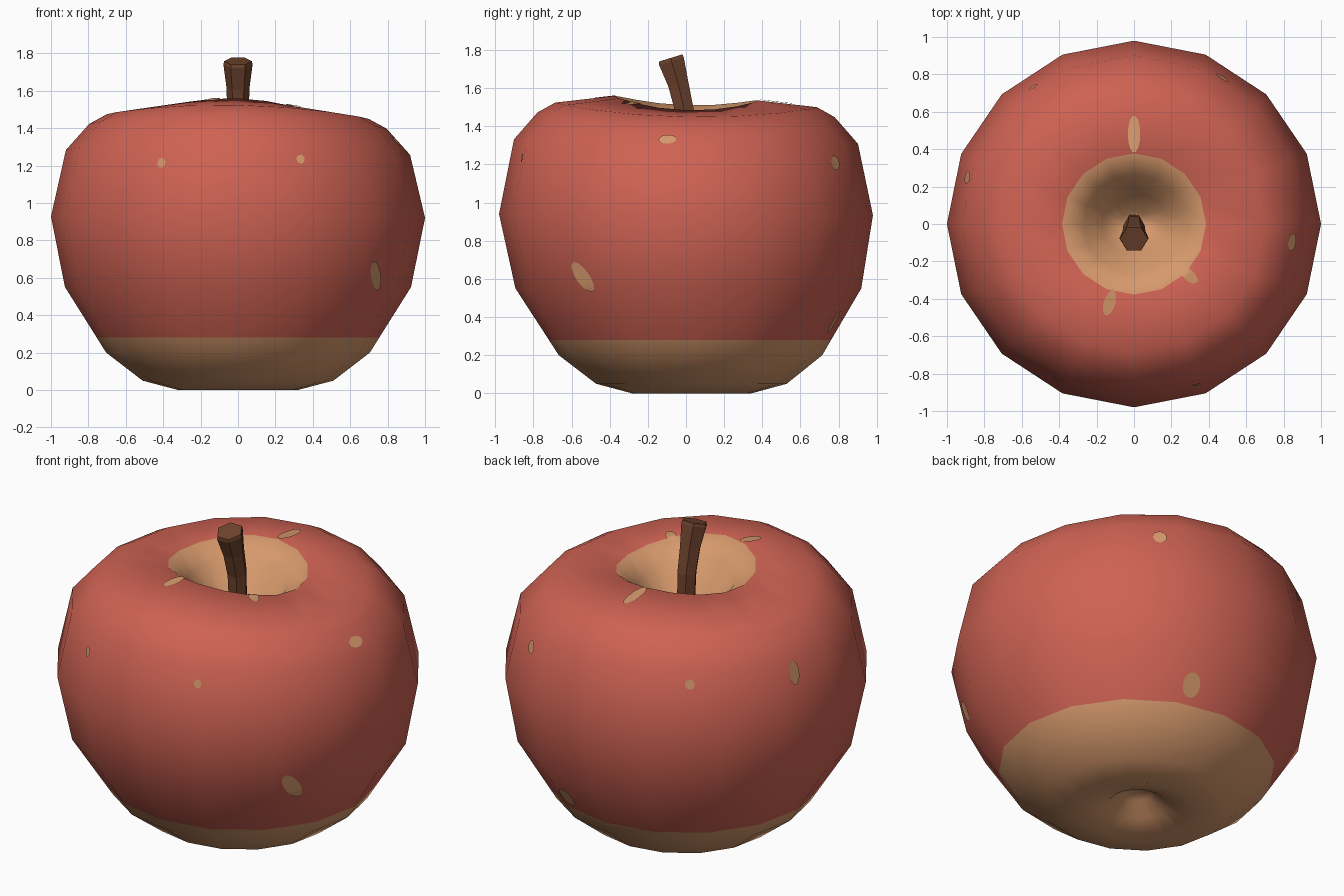
import bpy, bmesh, math
from mathutils import Vector, Matrix
from mathutils.bvhtree import BVHTree

if "Cube" in bpy.data.objects:
    bpy.data.objects.remove(bpy.data.objects["Cube"])


def material(name, srgb):
    lin = [((c / 255 + 0.055) / 1.055) ** 2.4 for c in srgb]
    m = bpy.data.materials.new(name)
    m.diffuse_color = (*lin, 1)
    m.use_nodes = True
    m.node_tree.nodes["Principled BSDF"].inputs["Base Color"].default_value = m.diffuse_color
    return m


RED = material("red skin", (206, 98, 83))
TAN = material("tan skin", (214, 153, 108))
BROWN = material("stem brown", (112, 68, 45))


def make_object(name, bm, mats, smooth):
    for f in bm.faces:
        f.smooth = smooth
    me = bpy.data.meshes.new(name)
    bm.to_mesh(me)
    for m in mats:
        me.materials.append(m)
    ob = bpy.data.objects.new(name, me)
    bpy.context.collection.objects.link(ob)
    return ob


def skin_rings(bm, rings):
    """Join equal rings of vertices with quads; returns faces per band."""
    bands = []
    for a, b in zip(rings, rings[1:]):
        n = len(a)
        bands.append([bm.faces.new((a[i], a[(i + 1) % n], b[(i + 1) % n], b[i]))
                      for i in range(n)])
    return bands


# Apple body: 16-sided lathe, slightly uneven around the top
SIDES = 16
PROFILE = [(0.08, 0.12), (0.16, 0.05), (0.32, 0.0), (0.51, 0.05), (0.705, 0.2),
           (0.755, 0.28), (0.925, 0.55), (1.0, 0.93), (0.92, 1.295),
           (0.795, 1.435), (0.70, 1.487), (0.385, 1.522), (0.27, 1.44),
           (0.17, 1.29), (0.07, 1.19)]
TAN_BELOW, TAN_ABOVE = 5, 11      # profile points where the colour changes


def body_point(r, z, t):
    top = min(max((z - 0.8) / 0.5, 0), 1)
    wobble = -0.025 * math.cos(2 * t) - 0.012 * math.sin(t) - 0.013 * math.cos(t)
    shift = 0.03 * max(0, 1 - z / 0.93)
    return Vector((r * math.cos(t), r * 0.98 * math.sin(t) + shift, z + top * wobble))


bm = bmesh.new()
rings = [[bm.verts.new(body_point(r, z, 2 * math.pi * i / SIDES)) for i in range(SIDES)]
         for r, z in PROFILE]
bands = skin_rings(bm, rings)
for k, band in enumerate(bands):
    for f in band:
        f.material_index = 1 if k < TAN_BELOW or k >= TAN_ABOVE else 0
for ring, z in ((rings[0], 0.14), (rings[-1], 1.17)):      # close both hollows
    c = bm.verts.new((0, 0.02 if z < 1 else 0, z))
    for i in range(SIDES):
        f = bm.faces.new((ring[i], ring[(i + 1) % SIDES], c))
        f.material_index = 1
bmesh.ops.recalc_face_normals(bm, faces=bm.faces)
make_object("apple_body", bm, [RED, TAN], True)
surface = BVHTree.FromBMesh(bm)

# Spots: thin patches laid on the skin (position, half width, half height, tilt)
SPOTS = [((-0.41, -0.83, 1.215), 0.026, 0.027, 0),
         ((0.335, -0.86, 1.235), 0.023, 0.024, 0),
         ((0.735, -0.54, 0.61), 0.042, 0.095, 35),
         ((0.86, -0.10, 1.345), 0.048, 0.032, 0),
         ((0.465, 0.77, 1.205), 0.038, 0.04, 0),
         ((0.245, 0.78, 0.37), 0.052, 0.07, 0),
         ((-0.55, 0.75, 1.24), 0.027, 0.028, 0),
         ((-0.91, 0.254, 1.22), 0.035, 0.068, 0),
         ((0.0, 0.48, 1.52), 0.033, 0.10, 0),
         ((-0.13, -0.42, 1.54), 0.031, 0.07, 0),
         ((0.295, -0.275, 1.52), 0.03, 0.055, 0)]


def add_spot(bm, pos, w, h, tilt):
    pos, n, _, _ = surface.find_nearest(Vector(pos))
    u = Vector((-pos.y, pos.x, 0)).normalized()
    v = n.cross(u).normalized()
    turn = Matrix.Rotation(math.radians(tilt), 3, n)
    u, v = turn @ u, turn @ v

    def on_skin(p):
        co, nn, _, _ = surface.find_nearest(p)
        return bm.verts.new(co + nn * 0.006)

    loops = [[on_skin(pos + s * (u * w * math.cos(a) + v * h * math.sin(a)))
              for a in (2 * math.pi * i / 14 for i in range(14))]
             for s in (1, 0.66, 0.33)]
    skin_rings(bm, loops)
    c = on_skin(pos)
    for i in range(14):
        bm.faces.new((loops[-1][i], loops[-1][(i + 1) % 14], c))


bm = bmesh.new()
for spot in SPOTS:
    add_spot(bm, *spot)
make_object("skin_spots", bm, [TAN], True)

# Stem: bent six-sided stick leaning forward (y, z, radius, lean in degrees)
bm = bmesh.new()
rings = []
for y, z, r, lean in ((0.005, 1.15, 0.05, 2), (-0.008, 1.48, 0.057, 5),
                      (-0.04, 1.62, 0.062, 14), (-0.076, 1.74, 0.078, 17),
                      (-0.08, 1.758, 0.074, 17)):
    rot = Matrix.Rotation(math.radians(lean), 3, 'X')
    rings.append([bm.verts.new(Vector((0, y, z)) + rot @ Vector(
        (r * math.cos(i * math.pi / 3), r * math.sin(i * math.pi / 3), 0)))
        for i in range(6)])
skin_rings(bm, rings)
bm.faces.new(rings[-1])
bm.faces.new(rings[0][::-1])
make_object("stem", bm, [BROWN], False)
